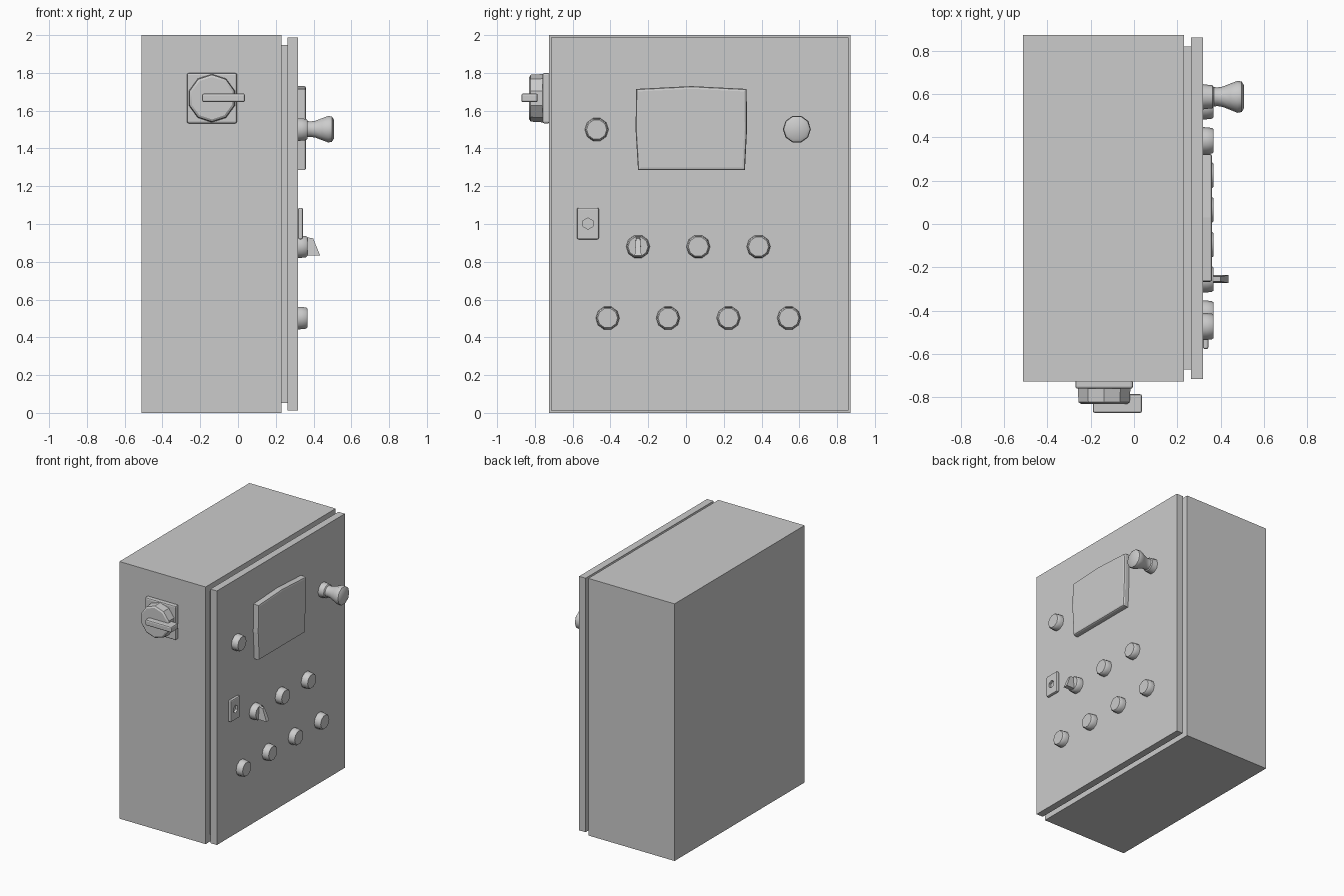
import bpy, bmesh, math
from mathutils import Vector

if "Cube" in bpy.data.objects:
    bpy.data.objects.remove(bpy.data.objects["Cube"])

DOOR = 0.318  # x of the door's outer face


def finish(name, bm, bevel=0.0, smooth=None):
    bmesh.ops.recalc_face_normals(bm, faces=bm.faces[:])
    me = bpy.data.meshes.new(name)
    bm.to_mesh(me)
    bm.free()
    ob = bpy.data.objects.new(name, me)
    bpy.context.collection.objects.link(ob)
    if bevel:
        m = ob.modifiers.new("bevel", 'BEVEL')
        m.width, m.segments, m.limit_method = bevel, 2, 'ANGLE'
    if smooth:
        bpy.ops.object.select_all(action='DESELECT')
        ob.select_set(True)
        bpy.context.view_layer.objects.active = ob
        bpy.ops.object.shade_smooth_by_angle(angle=math.radians(smooth))
    return ob


def box(name, lo, hi, bevel=0.0):
    bm = bmesh.new()
    bmesh.ops.create_cube(bm, size=1)
    for v in bm.verts:
        v.co = Vector([lo[i] if v.co[i] < 0 else hi[i] for i in range(3)])
    return finish(name, bm, bevel)


def loft(name, rings, bevel=0.0, smooth=None):
    """Skin a stack of equal-length point rings and cap both ends."""
    bm = bmesh.new()
    rs = [[bm.verts.new(p) for p in r] for r in rings]
    n = len(rs[0])
    for a, b in zip(rs, rs[1:]):
        for i in range(n):
            j = (i + 1) % n
            bm.faces.new((a[i], a[j], b[j], b[i]))
    bm.faces.new(rs[0])
    bm.faces.new(rs[-1])
    return finish(name, bm, bevel, smooth)


def knob(name, y, z, profile, sides=10, phase=0.0, smooth=40):
    """Turned part standing out of the door; profile = (x, radius)."""
    ang = [phase + 2 * math.pi * i / sides for i in range(sides)]
    return loft(name, [[(x, y + r * math.cos(a), z + r * math.sin(a)) for a in ang]
                       for x, r in profile], smooth=smooth)


# Cabinet body, recessed seal and door
box("cabinet_body", (-0.512, -0.726, 0), (0.23, 0.872, 2))
box("door_seal", (0.23, -0.672, 0.053), (0.262, 0.82, 1.947))
box("door", (0.262, -0.714, 0.012), (DOOR, 0.86, 1.988))

# Push buttons
spots = [(-0.473, 1.5)] + [(y, 0.88) for y in (-0.254, 0.065, 0.384)]
spots += [(-0.415 + 0.32 * i, 0.502) for i in range(4)]
for i, (y, z) in enumerate(spots):
    knob(f"button_{i + 1}", y, z,
         [(DOOR, 0.063), (0.335, 0.062), (0.36, 0.059), (0.367, 0.053)])

# Emergency stop mushroom
knob("emergency_stop", 0.587, 1.502,
     [(DOOR, 0.058), (0.362, 0.053), (0.368, 0.045), (0.385, 0.043), (0.41, 0.047),
      (0.445, 0.061), (0.478, 0.074), (0.497, 0.07), (0.507, 0.054)])

# Wedge lever on the selector button
side = [(0.35, 0.932, 0.011), (0.398, 0.924, 0.011), (0.435, 0.832, 0.018), (0.35, 0.832, 0.018)]
loft("selector_lever", [[(x, -0.254 + s * w, z) for x, z, w in side] for s in (-1, 1)])

# Display with slightly bowed outline
outline = [(-0.254, 1.285), (0.312, 1.285), (0.323, 1.5), (0.321, 1.715),
           (0.029, 1.73), (-0.264, 1.715), (-0.267, 1.5)]


def scaled(x, k):
    return [(x, 0.028 + (y - 0.028) * (1 - k / 0.29), 1.507 + (z - 1.507) * (1 - k / 0.22))
            for y, z in outline]


loft("display", [scaled(DOOR, 0), scaled(0.35, 0), scaled(0.358, 0.004), scaled(0.361, 0.014)])

# Lock plate with a hexagonal key recess
plate = box("lock_plate", (DOOR, -0.577, 0.919), (0.343, -0.461, 1.086))
hole = knob("lock_cutter", -0.519, 1.002, [(0.325, 0.03), (0.4, 0.03)], 6, math.pi / 6, None)
hole.hide_render = True
hole.hide_set(True)
b = plate.modifiers.new("round", 'BEVEL')
b.width, b.segments = 0.008, 2
c = plate.modifiers.new("recess", 'BOOLEAN')
c.object, c.solver = hole, 'EXACT'

# Main switch on the side: plate, dial and lever
SX, SZ = -0.138, 1.666
box("switch_plate", (SX - 0.133, -0.76, SZ - 0.133), (SX + 0.133, -0.72, SZ + 0.133), 0.01)
ang = [math.pi / 2 + 2 * math.pi * i / 10 for i in range(10)]
loft("switch_dial", [[(SX + r * math.cos(a), y, SZ + r * math.sin(a)) for a in ang]
                     for y, r in [(-0.755, 0.128), (-0.822, 0.124), (-0.83, 0.112)]], smooth=30)
box("switch_lever", (-0.19, -0.872, 1.645), (0.037, -0.785, 1.691), 0.01)
